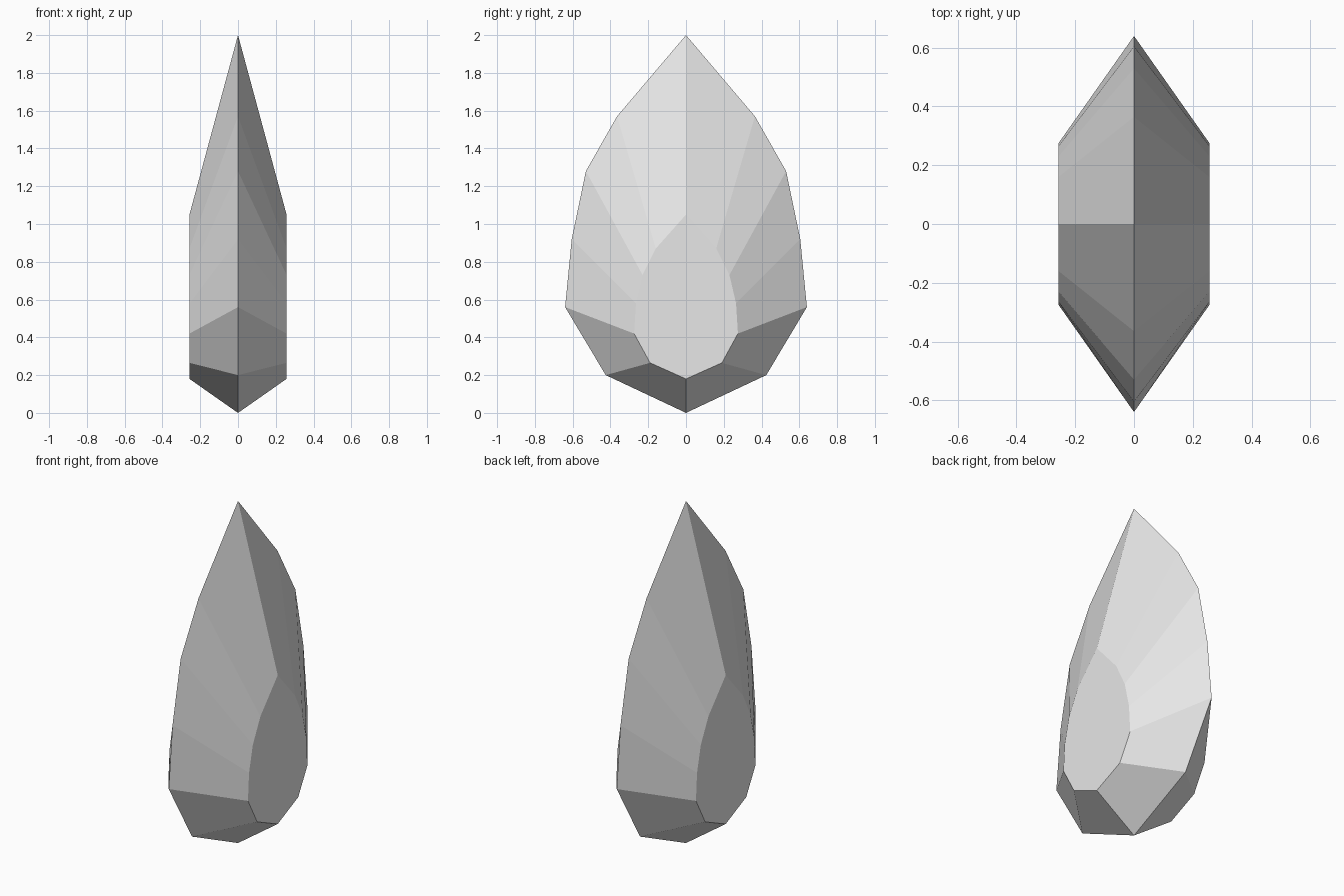
import bpy
import bmesh

cube = bpy.data.objects.get("Cube")
if cube:
    bpy.data.objects.remove(cube, do_unlink=True)

HALF_WIDTH = 0.257

# Half outlines (y, z) from the tip down to the base
RIM = [(0, 2), (0.365, 1.57), (0.53, 1.28), (0.605, 0.92),
       (0.64, 0.56), (0.425, 0.2), (0, 0)]
TABLE = [(0, 1.05), (0.16, 0.87), (0.23, 0.73), (0.265, 0.58),
         (0.275, 0.42), (0.19, 0.265), (0, 0.18)]


def make_material(name, color):
    mat = bpy.data.materials.new(name)
    mat.use_nodes = True
    mat.diffuse_color = color
    mat.node_tree.nodes["Principled BSDF"].inputs["Base Color"].default_value = color
    return mat


def ring(bm, half, x):
    """Mirror a half outline into a closed ring of vertices."""
    loop = half + [(-y, z) for y, z in reversed(half[1:-1])]
    return [bm.verts.new((x, y, z)) for y, z in loop]


# Cut gem: a sharp rim with facets running in to a flat table on each side
bm = bmesh.new()
rim = ring(bm, RIM, 0)
for side in (-1, 1):
    table = ring(bm, TABLE, side * HALF_WIDTH)
    bm.faces.new(table)
    for i in range(len(rim)):
        j = (i + 1) % len(rim)
        bm.faces.new((rim[i], rim[j], table[j], table[i]))
bmesh.ops.recalc_face_normals(bm, faces=bm.faces)

mesh = bpy.data.meshes.new("faceted_gem")
bm.to_mesh(mesh)
bm.free()
mesh.materials.append(make_material("light grey", (0.8, 0.8, 0.8, 1)))
gem = bpy.data.objects.new("faceted_gem", mesh)
bpy.context.collection.objects.link(gem)
